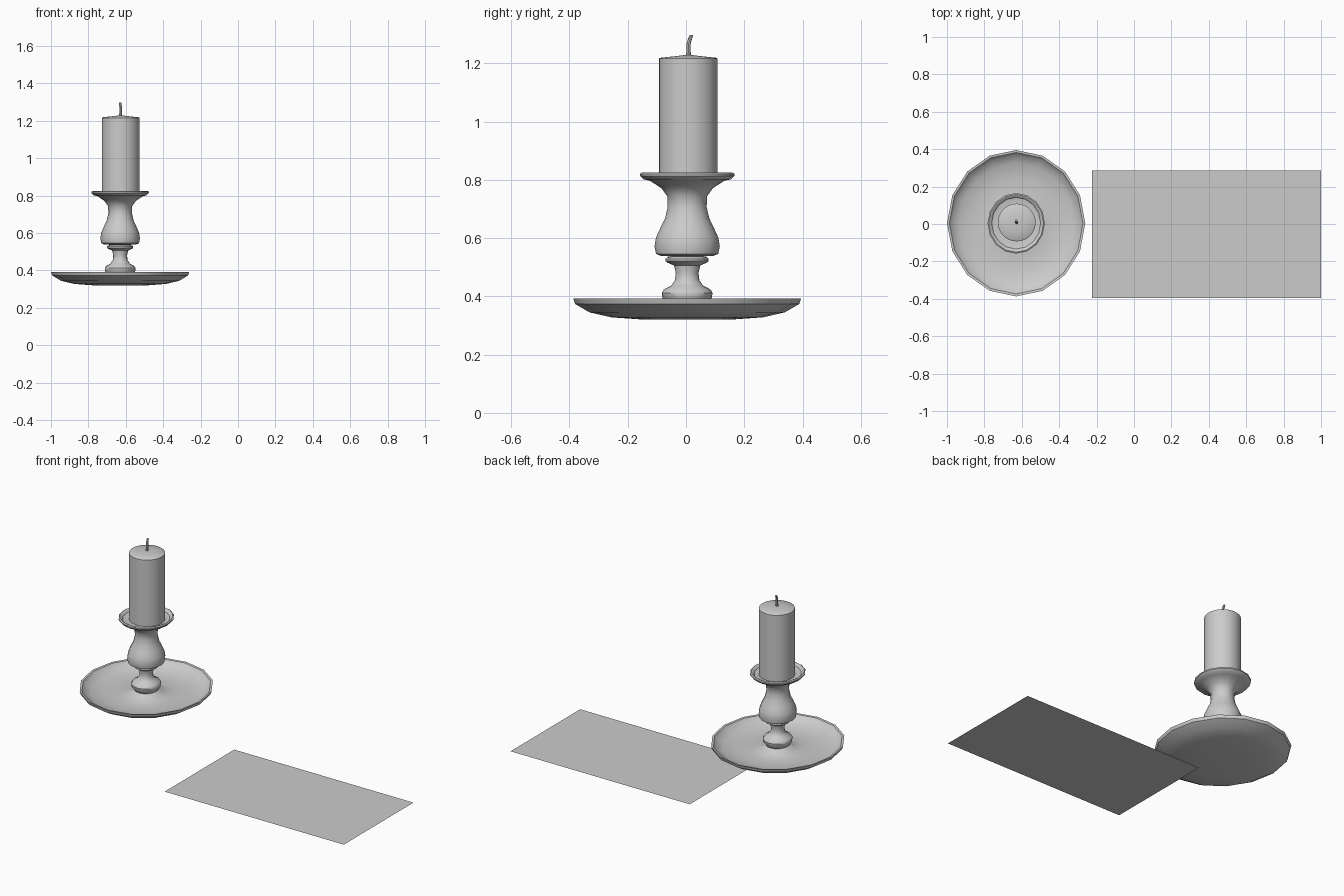
import bpy, bmesh, math
from mathutils import Vector

if "Cube" in bpy.data.objects:
    bpy.data.objects.remove(bpy.data.objects["Cube"])

CX, CY = -0.63, 0.004          # axis of the holder

grey = bpy.data.materials.new("light_grey")
grey.diffuse_color = (0.6, 0.6, 0.6, 1)
grey.use_nodes = True
grey.node_tree.nodes["Principled BSDF"].inputs["Base Color"].default_value = grey.diffuse_color


def finish(name, bm, smooth=True):
    me = bpy.data.meshes.new(name)
    bmesh.ops.recalc_face_normals(bm, faces=bm.faces[:])
    bm.to_mesh(me)
    bm.free()
    me.materials.append(grey)
    ob = bpy.data.objects.new(name, me)
    bpy.context.collection.objects.link(ob)
    if smooth:
        bpy.ops.object.select_all(action='DESELECT')
        ob.select_set(True)
        bpy.context.view_layer.objects.active = ob
        bpy.ops.object.shade_smooth_by_angle(angle=math.radians(35))
    return ob


def lathe(name, profile, sides, cx, cy, squash=1.0):
    """Turn (radius, z) points about a vertical axis; squash narrows x."""
    bm = bmesh.new()
    rings = []
    for r, z in profile:
        if r == 0:
            rings.append([bm.verts.new((cx, cy, z))] * sides)
        else:
            rings.append([bm.verts.new((cx + squash * r * math.sin(2 * math.pi * i / sides),
                                        cy + r * math.cos(2 * math.pi * i / sides), z))
                          for i in range(sides)])
    for a, b in zip(rings, rings[1:]):
        for i in range(sides):
            j = (i + 1) % sides
            quad = list(dict.fromkeys((a[i], a[j], b[j], b[i])))
            bm.faces.new(quad)
    return finish(name, bm)


# Flat ground card
bm = bmesh.new()
bm.faces.new([bm.verts.new(p) for p in
              ((-0.225, -0.395, 0), (1, -0.395, 0), (1, 0.285, 0), (-0.225, 0.285, 0))])
finish("ground_card", bm, smooth=False)

# Holder: drip plate, turned stem and candle cup in one profile
holder = [
    # plate underside and rim
    (0, .32), (.16, .321), (.26, .328), (.335, .345), (.385, .374), (.391, .392),
    # plate inside, rising to the stem
    (.378, .39), (.365, .374), (.325, .355), (.25, .342), (.16, .342), (.10, .354), (.07, .375),
    # foot bulb and lower neck
    (.085, .395), (.087, .412), (.080, .424), (.055, .437), (.042, .455), (.039, .48), (.045, .506),
    # collar ring
    (.068, .516), (.074, .521), (.074, .529), (.068, .534), (.052, .537),
    # vase-shaped stem
    (.09, .539), (.107, .546), (.112, .572), (.107, .602), (.092, .635), (.076, .668),
    (.067, .706), (.068, .743),
    # flared cup
    (.088, .771), (.128, .797), (.15, .802), (.162, .814), (.162, .821), (.155, .825),
    (.147, .822), (.138, .811), (.11, .806), (0, .806),
]
lathe("candle_holder", holder, 16, CX, CY, squash=0.945)

# Candle with a shallow domed top
lathe("candle", [(0, .806), (.101, .806), (.101, 1.216), (.097, 1.219), (.05, 1.224), (0, 1.23)],
      32, CX + .003, CY + .004)

# Bent wick
bm = bmesh.new()
path = [(0, 0, 1.222, .009), (.001, .001, 1.245, .007), (.001, .001, 1.268, .007),
        (-.001, .006, 1.285, .007), (-.002, .011, 1.297, .006)]
rings = [[bm.verts.new(Vector((CX + .002 + x + r * math.cos(k * math.pi / 4),
                               CY + .004 + y + r * math.sin(k * math.pi / 4), z)))
          for k in range(8)] for x, y, z, r in path]
for a, b in zip(rings, rings[1:]):
    for k in range(8):
        bm.faces.new((a[k], a[(k + 1) % 8], b[(k + 1) % 8], b[k]))
bm.faces.new(rings[-1])
bm.faces.new(rings[0])
finish("wick", bm)
